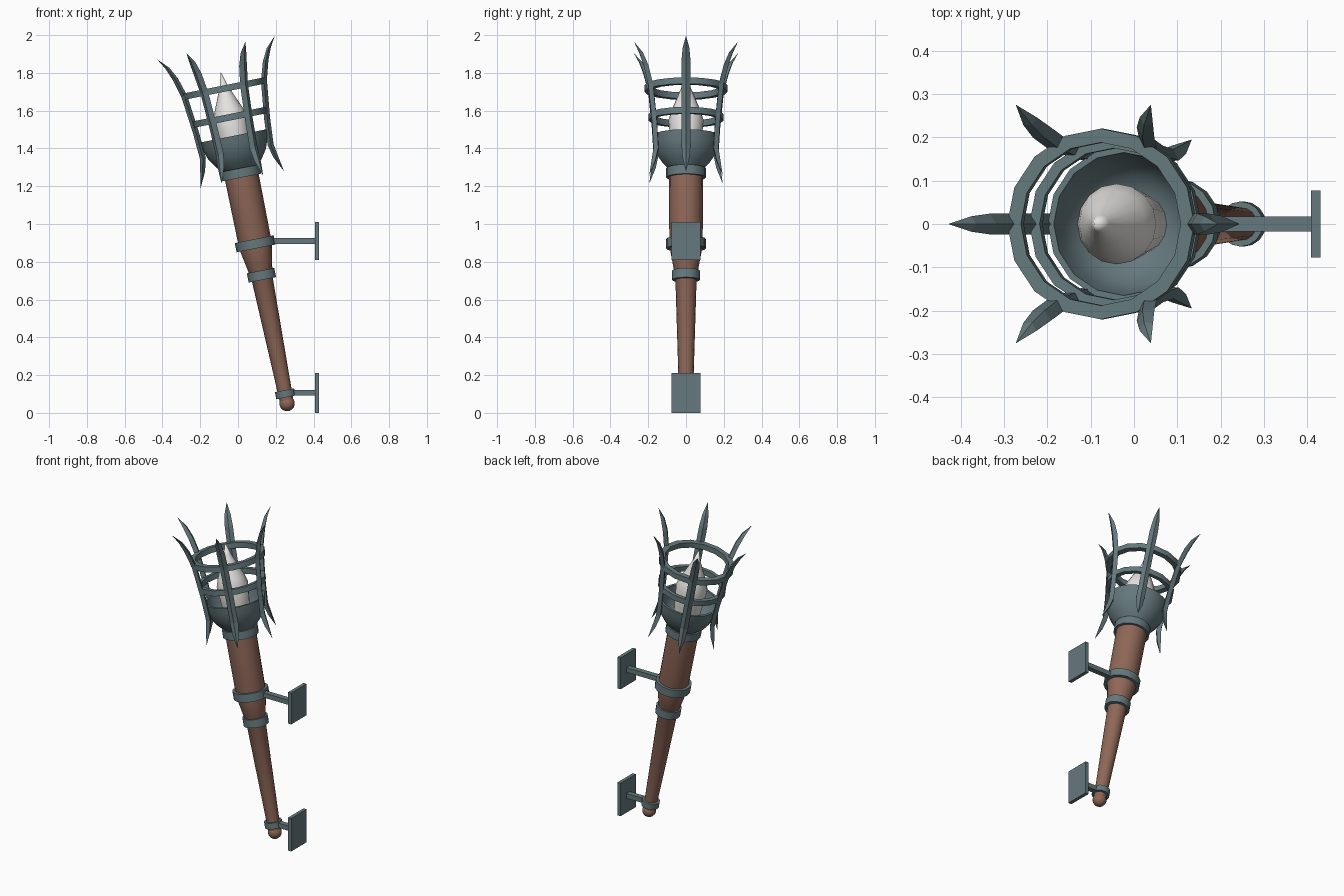
import bpy, bmesh, math
from mathutils import Matrix, Vector

if "Cube" in bpy.data.objects:
    bpy.data.objects.remove(bpy.data.objects["Cube"])

TILT = math.atan(0.2)
# torch frame: local z runs along the handle, origin in the end ball
FRAME = Matrix.Translation((0.26, 0, 0.05)) @ Matrix.Rotation(-TILT, 4, 'Y')


def material(name, col):
    m = bpy.data.materials.new(name)
    m.diffuse_color = (*col, 1)
    m.use_nodes = True
    m.node_tree.nodes["Principled BSDF"].inputs["Base Color"].default_value = m.diffuse_color
    return m


IRON = material("blue grey iron", (0.13, 0.19, 0.205))
WOOD = material("brown wood", (0.27, 0.135, 0.095))
PALE = material("pale flame", (0.8, 0.78, 0.76))


def finish(name, bm, mat, matrix, smooth=None):
    bmesh.ops.recalc_face_normals(bm, faces=bm.faces)
    me = bpy.data.meshes.new(name)
    bm.to_mesh(me)
    bm.free()
    me.transform(matrix)
    me.materials.append(mat)
    ob = bpy.data.objects.new(name, me)
    bpy.context.collection.objects.link(ob)
    if smooth:
        bpy.ops.object.select_all(action='DESELECT')
        ob.select_set(True)
        bpy.context.view_layer.objects.active = ob
        bpy.ops.object.shade_smooth_by_angle(angle=math.radians(smooth))
    return ob


def lathe(name, profile, mat, closed=False, seg=16, smooth=30):
    """Spin (radius, height) points round the torch axis."""
    bm = bmesh.new()
    vs = [bm.verts.new((r, 0, z)) for r, z in profile]
    pairs = list(zip(vs, vs[1:])) + ([(vs[-1], vs[0])] if closed else [])
    es = [bm.edges.new(p) for p in pairs]
    bmesh.ops.spin(bm, geom=vs + es, cent=(0, 0, 0), axis=(0, 0, 1),
                   angle=math.tau, steps=seg, use_duplicate=False)
    bmesh.ops.remove_doubles(bm, verts=bm.verts, dist=1e-5)
    return finish(name, bm, mat, FRAME, smooth)


def band(name, s, r_in, r_out, h):
    lathe(name, [(r_in, s - h / 2), (r_out, s - h / 2),
                 (r_out, s + h / 2), (r_in, s + h / 2)], IRON, True)


def box(name, x0, x1, hy, z0, z1):
    bm = bmesh.new()
    bmesh.ops.create_cube(bm, size=1)
    m = Matrix.Translation(((x0 + x1) / 2, 0, (z0 + z1) / 2)) @ \
        Matrix.Diagonal((x1 - x0, 2 * hy, z1 - z0, 1))
    finish(name, bm, IRON, m)


# wooden handle and end ball
lathe("handle", [(0, 0.0), (0.036, 0.0), (0.057, 0.70), (0.062, 0.71),
                 (0.088, 0.85), (0.091, 1.26), (0, 1.26)], WOOD)
lathe("end_ball", [(0.041 * math.sin(math.pi * i / 8), -0.041 * math.cos(math.pi * i / 8))
                   for i in range(9)], WOOD)

# iron bands on the handle
band("lower_band", 0.052, 0.03, 0.052, 0.038)
band("waist_band", 0.692, 0.05, 0.074, 0.05)
band("middle_band", 0.862, 0.08, 0.105, 0.05)
band("collar_band", 1.245, 0.08, 0.105, 0.05)

# bowl, open at the top
lathe("bowl", [(0, 1.265), (0.09, 1.265), (0.125, 1.30), (0.155, 1.345), (0.172, 1.395),
               (0.179, 1.445), (0.165, 1.445), (0.157, 1.395), (0.14, 1.35),
               (0.11, 1.315), (0.07, 1.295), (0, 1.29)], IRON)

# cage hoops
band("middle_hoop", 1.545, 0.175, 0.199, 0.034)
band("top_hoop", 1.70, 0.188, 0.22, 0.034)

# flame
lathe("flame", [(0, 1.285), (0.07, 1.285), (0.083, 1.42), (0.093, 1.53), (0.078, 1.58),
                (0.048, 1.65), (0.021, 1.715), (0, 1.79)], PALE, smooth=35)

# six curved cage spikes: radius, height, half width, half thickness
PATH = [(0.198, 1.29, 0.019, 0.013), (0.183, 1.36, 0.024, 0.016),
        (0.192, 1.50, 0.024, 0.016), (0.215, 1.70, 0.024, 0.016),
        (0.244, 1.80, 0.024, 0.015), (0.274, 1.865, 0.018, 0.011)]
TIPS = [(0.225, 1.208), (0.318, 1.922)]
for k in range(6):
    bm = bmesh.new()
    rings = [[bm.verts.new(p) for p in ((r + t, 0, s), (r, w, s), (r - t, 0, s), (r, -w, s))]
             for r, s, w, t in PATH]
    for a, b in zip(rings, rings[1:]):
        for i in range(4):
            j = (i + 1) % 4
            bm.faces.new((a[i], a[j], b[j], b[i]))
    for (r, s), ring in zip(TIPS, (rings[0], rings[-1])):
        tip = bm.verts.new((r, 0, s))
        for i in range(4):
            bm.faces.new((ring[i], ring[(i + 1) % 4], tip))
    finish(f"cage_spike_{k + 1}", bm, IRON, FRAME @ Matrix.Rotation(k * math.tau / 6, 4, 'Z'))

# wall brackets: arm and plate
for label, x0, zc, p0, p1 in (("upper", 0.17, 0.91, 0.81, 1.01),
                              ("lower", 0.28, 0.107, 0.0, 0.21)):
    box(label + "_bracket_arm", x0, 0.415, 0.017, zc - 0.015, zc + 0.015)
    box(label + "_wall_plate", 0.408, 0.43, 0.077, p0, p1)
